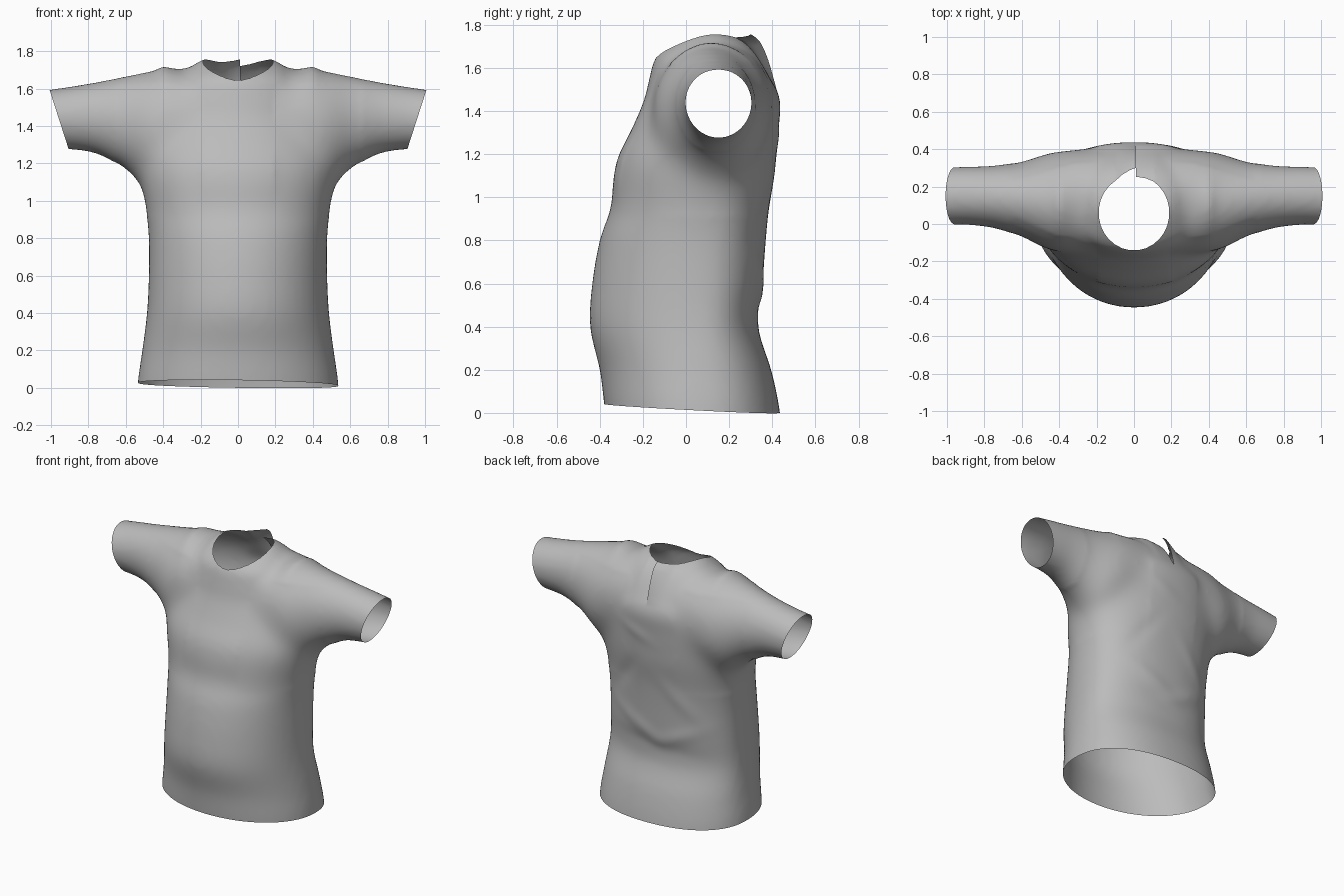
import bpy, bmesh, math
from mathutils import Vector

if "Cube" in bpy.data.objects:
    bpy.data.objects.remove(bpy.data.objects["Cube"])

# ---------- helpers ----------
def dense(rows, k=5):
    """Catmull-Rom interpolation of table rows."""
    out = []
    for i in range(len(rows) - 1):
        p = [rows[max(0, min(len(rows) - 1, i + d))] for d in (-1, 0, 1, 2)]
        for s in range(k):
            t = s / k
            out.append([0.5 * (2 * b + (c - a) * t + (2 * a - 5 * b + 4 * c - d) * t * t
                               + (3 * b - a - 3 * c + d) * t ** 3) for a, b, c, d in zip(*p)])
    return out + [list(rows[-1])]

def power(v, n):
    return math.copysign(abs(v) ** (2 / n), v)

def loft(name, rings):
    bm = bmesh.new()
    loops = [[bm.verts.new(p) for p in ring] for ring in rings]
    n = len(loops[0])
    for a, b in zip(loops, loops[1:]):
        for i in range(n):
            bm.faces.new((a[i], a[(i + 1) % n], b[(i + 1) % n], b[i]))
    bm.faces.new(loops[0])
    bm.faces.new(loops[-1])
    bmesh.ops.recalc_face_normals(bm, faces=bm.faces)
    me = bpy.data.meshes.new(name)
    bm.to_mesh(me)
    bm.free()
    ob = bpy.data.objects.new(name, me)
    bpy.context.collection.objects.link(ob)
    return ob

ANG = [2 * math.pi * i / 56 for i in range(56)]

# ---------- torso: z, half width, front y, back y ----------
TORSO = [(-.12, .545, -.36, .45), (.04, .535, -.38, .43), (.2, .512, -.40, .395), (.4, .487, -.445, .335),
         (.6, .477, -.435, .355), (.8, .477, -.40, .37), (.95, .492, -.35, .385), (1.1, .52, -.335, .41),
         (1.2, .525, -.31, .42), (1.32, .50, -.25, .43), (1.45, .45, -.195, .437), (1.55, .41, -.17, .395),
         (1.65, .34, -.14, .34), (1.72, .25, -.06, .28), (1.76, .18, .02, .2)]
rings = []
for z, w, yf, yb in dense(TORSO):
    c = max((yf + yb) / 2, .05)
    ring = []
    for a in ANG:
        back = math.sin(a) > 0
        # widest line moves to c; the back is boxier than the front
        n, r = (2.5, yb - c) if back else (2.05, c - yf)
        ring.append((w * power(math.cos(a), 2.2 if back else 2.05), c + r * power(math.sin(a), n), z))
    rings.append(ring)
shirt = loft("shirt", rings)

# ---------- sleeves and shoulders: x, top z, bottom z, front y, back y ----------
ARM = [(.0, 1.735, 1.2, -.14, .39), (.25, 1.72, 1.15, -.15, .40), (.4, 1.705, 1.08, -.155, .395),
       (.5, 1.685, 1.07, -.125, .37), (.6, 1.665, 1.165, -.07, .335), (.75, 1.635, 1.25, -.022, .312),
       (.9, 1.61, 1.275, -.004, .306), (1.0, 1.595, 1.275, -.004, .304), (1.12, 1.58, 1.27, -.004, .304)]
half = dense(ARM)
sections = [[-r[0]] + r[1:] for r in reversed(half[1:])] + half
arms = loft("sleeve_helper", [[(x, (yf + yb) / 2 + (yb - yf) / 2 * math.cos(a),
                               (zt + zb) / 2 + (zt - zb) / 2 * math.sin(a)) for a in ANG]
                              for x, zt, zb, yf, yb in sections])
arms.hide_render = True

# ---------- blend torso and sleeves into one cloth surface ----------
m = shirt.modifiers.new("join", 'BOOLEAN')
m.operation, m.object, m.solver = 'UNION', arms, 'EXACT'
m = shirt.modifiers.new("remesh", 'REMESH')
m.mode, m.voxel_size = 'VOXEL', 0.02
m = shirt.modifiers.new("soften", 'SMOOTH')
m.factor, m.iterations = 0.5, 9
baked = bpy.data.meshes.new_from_object(shirt.evaluated_get(bpy.context.evaluated_depsgraph_get()))
shirt.modifiers.clear()
shirt.data = baked
bpy.data.objects.remove(arms)

bm = bmesh.new()
bm.from_mesh(baked)

# extra softening where the sleeves meet the body
blend = [v for v in bm.verts if .2 < abs(v.co.x) < .66 and .92 < v.co.z < 1.62]
for i in range(40):
    bmesh.ops.smooth_vert(bm, verts=blend, factor=.5, use_axis_x=True, use_axis_y=True, use_axis_z=True)

def cut(co, no, faces, clear=True):
    geom = list({v for f in faces for v in f.verts}) + list({e for f in faces for e in f.edges}) + list(faces)
    bmesh.ops.bisect_plane(bm, geom=geom, plane_co=co, plane_no=no, clear_outer=clear)

# hem and slanted cuffs
cut((0, 0, .022), (-.015, -.05, -1), bm.faces[:])
for s in (-1, 1):
    cut((s * .955, 0, 1.43), (s * .31, 0, -.1), [f for f in bm.faces if f.calc_center_median().z > 1.15])

# round neckline
NX, NY, NC = .188, .2, .06
for i in range(28):
    a = 2 * math.pi * i / 28
    near = [f for f in bm.faces if f.calc_center_median().z > 1.5
            and math.hypot(f.calc_center_median().x, f.calc_center_median().y - NC) < .26]
    cut((NX * math.cos(a), NC + NY * math.sin(a), 1.6),
        (math.cos(a) / NX, math.sin(a) / NY, 0), near, False)
inside = []
for f in bm.faces:
    p = f.calc_center_median()
    if p.z > 1.5 and (p.x / NX) ** 2 + ((p.y - NC) / NY) ** 2 < 1.0:
        inside.append(f)
bmesh.ops.delete(bm, geom=inside, context='FACES')

# back neck slit, with one edge folded outwards
near = [f for f in bm.faces if f.calc_center_median().z > 1.48 and f.calc_center_median().y > .2
        and abs(f.calc_center_median().x) < .1]
cut((.01, 0, 0), (1, 0, 0), near, False)
slit = [e for e in bm.edges if all(abs(v.co.x - .01) < 1e-4 and v.co.z > 1.5 and v.co.y > .2 for v in e.verts)]
bmesh.ops.split_edges(bm, edges=slit)
for v in bm.verts:
    x, y, z = v.co
    if y > .2 and z > 1.5 and abs(x) < .1:
        side = sum(f.calc_center_median().x - .01 for f in v.link_faces)
        k = min(1, (z - 1.5) / .2) * (1 - abs(x - .01) / .11)
        v.co += (Vector((0, .04, .025)) if side < 0 else Vector((0, -.01, -.01))) * k

# soft folds on the back (x, z, angle, length, width, depth) and puckers on the shoulders
FOLDS = [(.12, .62, .5, .2, .05, .008), (-.15, .58, -.4, .2, .05, .008), (.0, .5, .1, .25, .05, -.006),
         (-.2, .85, .8, .18, .05, .006), (.22, .95, -.9, .18, .05, -.006), (.1, 1.3, .4, .12, .04, .006)]
for v in bm.verts:
    x, y, z = v.co
    if y > .12:
        for fx, fz, a, ln, wd, dp in FOLDS:
            u = (x - fx) * math.cos(a) + (z - fz) * math.sin(a)
            w = (z - fz) * math.cos(a) - (x - fx) * math.sin(a)
            v.co.y += dp * min(1, (y - .12) / .15) * math.exp(-(u / ln) ** 2 - (w / wd) ** 2)
    if z > 1.5:
        v.co.z += .012 * math.exp(-((abs(x) - .4) / .035) ** 2 - ((y - .1) / .15) ** 2)
        v.co.z -= .012 * math.exp(-((abs(x) - .3) / .05) ** 2 - ((y - .05) / .15) ** 2)

for f in bm.faces:
    f.smooth = True
bm.to_mesh(baked)
bm.free()

# ---------- colour ----------
mat = bpy.data.materials.new("plain grey cloth")
mat.diffuse_color = (.5, .5, .5, 1)
mat.use_nodes = True
mat.node_tree.nodes["Principled BSDF"].inputs["Base Color"].default_value = mat.diffuse_color
baked.materials.clear()
baked.materials.append(mat)
